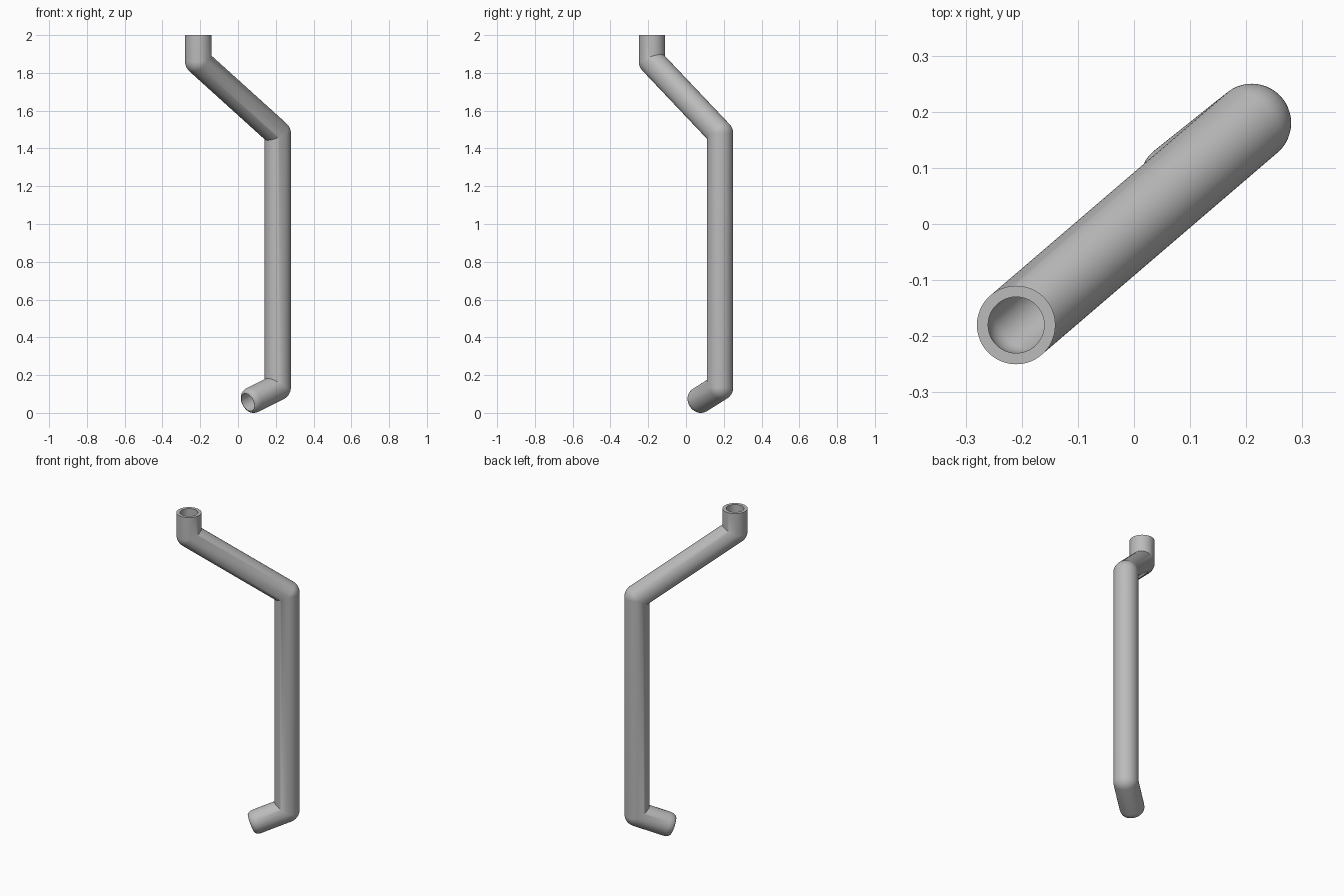
import bpy, bmesh, math
from mathutils import Vector, Matrix

cube = bpy.data.objects.get("Cube")
if cube:
    bpy.data.objects.remove(cube)

SIDES, FAN = 48, 8
OUTER, BORE = 0.07, 0.05
LIP = 0.038  # length of the rounded spout lip

# Centre line of the pipe, from the upper inlet to the spout tip
path = [Vector(p) for p in (
    (-0.21, -0.18, 2.0), (-0.21, -0.18, 1.86), (0.21, 0.18, 1.48),
    (0.21, 0.18, 0.135), (0.052, 0.054, 0.056))]
dirs = [(b - a).normalized() for a, b in zip(path, path[1:])]


def sweep(radius):
    """Rings along the path: rounded outside each bend, mitred inside it."""
    spokes = [Vector((math.cos(a), math.sin(a), 0)) * radius
              for a in (2 * math.pi * i / SIDES for i in range(SIDES))]
    rings = [[path[0] + s for s in spokes]]
    for c, d0, d1 in zip(path[1:], dirs, dirs[1:]):
        axis, bend = d0.cross(d1), d0.angle(d1)
        mitre, inward = d0 + d1, d1 - d0
        for k in range(FAN + 1):
            turn = Matrix.Rotation(bend * k / FAN, 3, axis)
            rings.append([
                c + s - d0 * (s.dot(mitre) / d0.dot(mitre))
                if s.dot(inward) > 0 else c + turn @ s for s in spokes])
        turn = Matrix.Rotation(bend, 3, axis)
        spokes = [turn @ s for s in spokes]
    return rings, spokes


# Outer skin, rounded lip, then the bore back to the inlet
rings, spokes = sweep(OUTER)
for k in range(7):
    a = math.pi / 2 * k / 6
    centre = path[-1] - dirs[-1] * LIP * (1 - math.sin(a))
    scale = (BORE + (OUTER - BORE) * math.cos(a)) / OUTER
    rings.append([centre + s * scale for s in spokes])
rings += reversed(sweep(BORE)[0])

bm = bmesh.new()
loops = [[bm.verts.new(p) for p in ring] for ring in rings]
for a, b in zip(loops, loops[1:] + loops[:1]):
    for i in range(SIDES):
        j = (i + 1) % SIDES
        bm.faces.new((a[i], a[j], b[j], b[i]))
bmesh.ops.remove_doubles(bm, verts=bm.verts, dist=0.00005)
bmesh.ops.recalc_face_normals(bm, faces=bm.faces)
mesh = bpy.data.meshes.new("bent_pipe")
bm.to_mesh(mesh)
bm.free()

# Plain grey finish
grey = bpy.data.materials.new("grey_metal")
grey.use_nodes = True
colour = (0.5, 0.5, 0.5, 1)
grey.diffuse_color = colour
grey.node_tree.nodes["Principled BSDF"].inputs["Base Color"].default_value = colour
mesh.materials.append(grey)

pipe = bpy.data.objects.new("bent_pipe", mesh)
bpy.context.collection.objects.link(pipe)
bpy.ops.object.select_all(action="DESELECT")
pipe.select_set(True)
bpy.context.view_layer.objects.active = pipe
bpy.ops.object.shade_smooth_by_angle(angle=math.radians(30))
